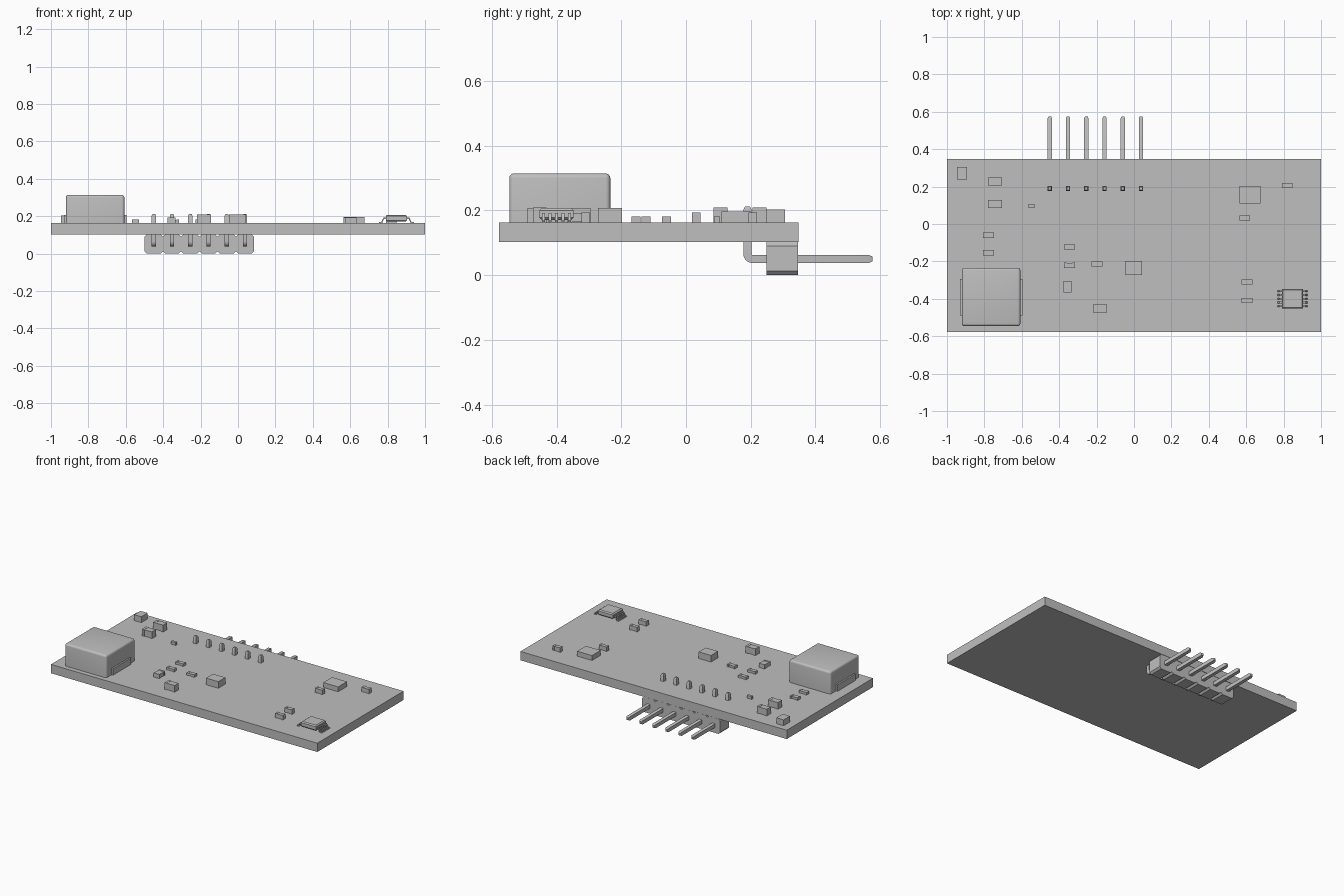
import bpy, bmesh, math
from mathutils import Matrix, Vector

cube = bpy.data.objects.get("Cube")
if cube:
    bpy.data.objects.remove(cube, do_unlink=True)

# Single neutral material
grey = bpy.data.materials.new("neutral_grey")
grey.use_nodes = True
colour = (0.52, 0.52, 0.52, 1)
grey.diffuse_color = colour
grey.node_tree.nodes["Principled BSDF"].inputs["Base Color"].default_value = colour

BOARD_BOTTOM, BOARD_TOP = 0.103, 0.163


def finish(name, bm, smooth=False):
    bmesh.ops.recalc_face_normals(bm, faces=bm.faces)
    mesh = bpy.data.meshes.new(name)
    bm.to_mesh(mesh)
    bm.free()
    mesh.materials.append(grey)
    obj = bpy.data.objects.new(name, mesh)
    bpy.context.collection.objects.link(obj)
    if smooth:
        bpy.ops.object.select_all(action="DESELECT")
        obj.select_set(True)
        bpy.context.view_layer.objects.active = obj
        bpy.ops.object.shade_smooth_by_angle(angle=math.radians(35))
    return obj


def add_box(bm, centre, size):
    matrix = Matrix.Translation(centre) @ Matrix.Diagonal((*size, 1))
    return bmesh.ops.create_cube(bm, size=1, matrix=matrix)["verts"]


def box(name, x, y, width, depth, bottom, top):
    bm = bmesh.new()
    add_box(bm, (x, y, (bottom + top) / 2), (width, depth, top - bottom))
    return finish(name, bm)


def chip(name, x, y, width, depth, top):
    """Small component: a slightly slimmer body between two end caps."""
    bm = bmesh.new()
    height = top - BOARD_TOP
    mid = BOARD_TOP + height / 2
    along = Vector((1, 0, 0)) if width > depth else Vector((0, 1, 0))
    length, across = max(width, depth), min(width, depth)
    cap = length * 0.22

    def piece(offset, long_size, cross, tall):
        size = (long_size, cross, tall) if width > depth else (cross, long_size, tall)
        add_box(bm, Vector((x, y, mid)) + along * offset, size)

    piece(0, length - 2 * cap, across * 0.96, height - 0.003)
    for side in (-1, 1):
        piece(side * (length - cap) / 2, cap, across, height)
    finish(name, bm)


def add_rod(bm, path, width, thick, place, tips=(1, 1)):
    """Sweep a rectangle along a flat path; place maps (u, v, z) to the model."""
    points = [Vector(p) for p in path]
    rings = []
    for i, p in enumerate(points):
        before = (p - points[i - 1]).normalized() if i else None
        after = (points[i + 1] - p).normalized() if i + 1 < len(points) else None
        before, after = before or after, after or before
        tangent = (before + after).normalized()
        scale = tips[0] if i == 0 else tips[1] if i == len(points) - 1 else 1
        normal = Vector((-tangent.y, tangent.x)) * thick / 2 / tangent.dot(after) * scale
        half = width / 2 * scale
        ring = []
        for sn, sv in ((-1, -1), (1, -1), (1, 1), (-1, 1)):
            q = p + normal * sn
            ring.append(bm.verts.new(place(q.x, half * sv, q.y)))
        rings.append(ring)
    for a, b in zip(rings, rings[1:]):
        for k in range(4):
            n = (k + 1) % 4
            bm.faces.new((a[k], a[n], b[n], b[k]))
    bm.faces.new(rings[0])
    bm.faces.new(rings[-1][::-1])


# Circuit board
box("circuit_board", 0, -0.115, 2, 0.925, BOARD_BOTTOM, BOARD_TOP)

# Right-angle pin header: chamfered housing blocks and bent pins
pitch, first = 0.0975, -0.45
bend = [(0.205 - 0.015 * math.cos(a), 0.065 - 0.015 * math.sin(a))
        for a in (math.pi / 2 * i / 5 for i in range(6))]
pin_path = [(0.19, 0.212), (0.19, 0.202)] + bend + [(0.565, 0.05), (0.576, 0.05)]
for i in range(6):
    x = first + i * pitch
    bm = bmesh.new()
    add_box(bm, (x, 0.298, 0.051), (pitch, 0.097, 0.102))
    long_edges = [e for e in bm.edges
                  if abs(e.verts[0].co.y - e.verts[1].co.y) > 0.05]
    bmesh.ops.bevel(bm, geom=long_edges, offset=0.012, segments=1, affect="EDGES")
    finish(f"header_block_{i + 1}", bm)
    bm = bmesh.new()
    add_rod(bm, pin_path, 0.023, 0.025, lambda u, v, z: (x + v, u, z), (0.6, 0.6))
    finish(f"header_pin_{i + 1}", bm, True)

# Large power inductor with rounded upper edges and side terminals
bm = bmesh.new()
add_box(bm, (-0.764, -0.39, 0.2385), (0.313, 0.312, 0.151))
upper = [e for e in bm.edges if max(v.co.z for v in e.verts) > 0.3]
bmesh.ops.bevel(bm, geom=upper, offset=0.014, segments=4, profile=0.5, affect="EDGES")
finish("inductor_body", bm, True)
for name, x in (("right", -0.925), ("left", -0.603)):
    box(f"inductor_terminal_{name}", x, -0.392, 0.012, 0.195, BOARD_TOP, 0.207)

# Plain block components: x, y, width, depth, top
for name, *dims in (
    ("corner_block", -0.92, 0.272, 0.054, 0.067, 0.203),
    ("centre_block", -0.003, -0.235, 0.092, 0.075, 0.208),
    ("wide_block", 0.62, 0.156, 0.112, 0.094, 0.196),
    ("tiny_block", -0.548, 0.096, 0.037, 0.016, 0.182),
):
    box(name, *dims[:4], BOARD_TOP, dims[4])

# Chip components grouped by size: width, depth, top, positions
for name, width, depth, top, spots in (
    ("large_chip", 0.075, 0.043, 0.209,
     ((-0.743, 0.227), (-0.743, 0.107), (-0.182, -0.452))),
    ("low_chip", 0.058, 0.028, 0.181,
     ((-0.778, -0.06), (-0.778, -0.154), (-0.345, -0.123), (-0.345, -0.221),
      (-0.197, -0.214))),
    ("small_chip", 0.057, 0.027, 0.194,
     ((0.593, 0.032), (0.82, 0.206), (0.604, -0.31), (0.604, -0.409))),
    ("upright_chip", 0.043, 0.062, 0.192, ((-0.356, -0.335),)),
):
    for i, (x, y) in enumerate(spots):
        chip(f"{name}_{i + 1}", x, y, width, depth, top)

# Integrated circuit: body with bevelled top and gull-wing leads
ic_x, ic_y = 0.847, -0.4
bm = bmesh.new()
add_box(bm, (ic_x, ic_y, 0.189), (0.114, 0.106, 0.036))
rims = [e for e in bm.edges if abs(e.verts[0].co.z - e.verts[1].co.z) < 0.001]
bmesh.ops.bevel(bm, geom=rims, offset=0.007, segments=1, affect="EDGES")
finish("circuit_package", bm)
lead_path = [(0.05, 0.189), (0.068, 0.189), (0.078, 0.167), (0.094, 0.167)]
for side, label in ((-1, "right"), (1, "left")):
    bm = bmesh.new()
    for k in range(-2, 3):
        y = ic_y + k * 0.02
        add_rod(bm, lead_path, 0.009, 0.006,
                lambda u, v, z: (ic_x + side * u, y + v, z))
    finish(f"circuit_leads_{label}", bm)
